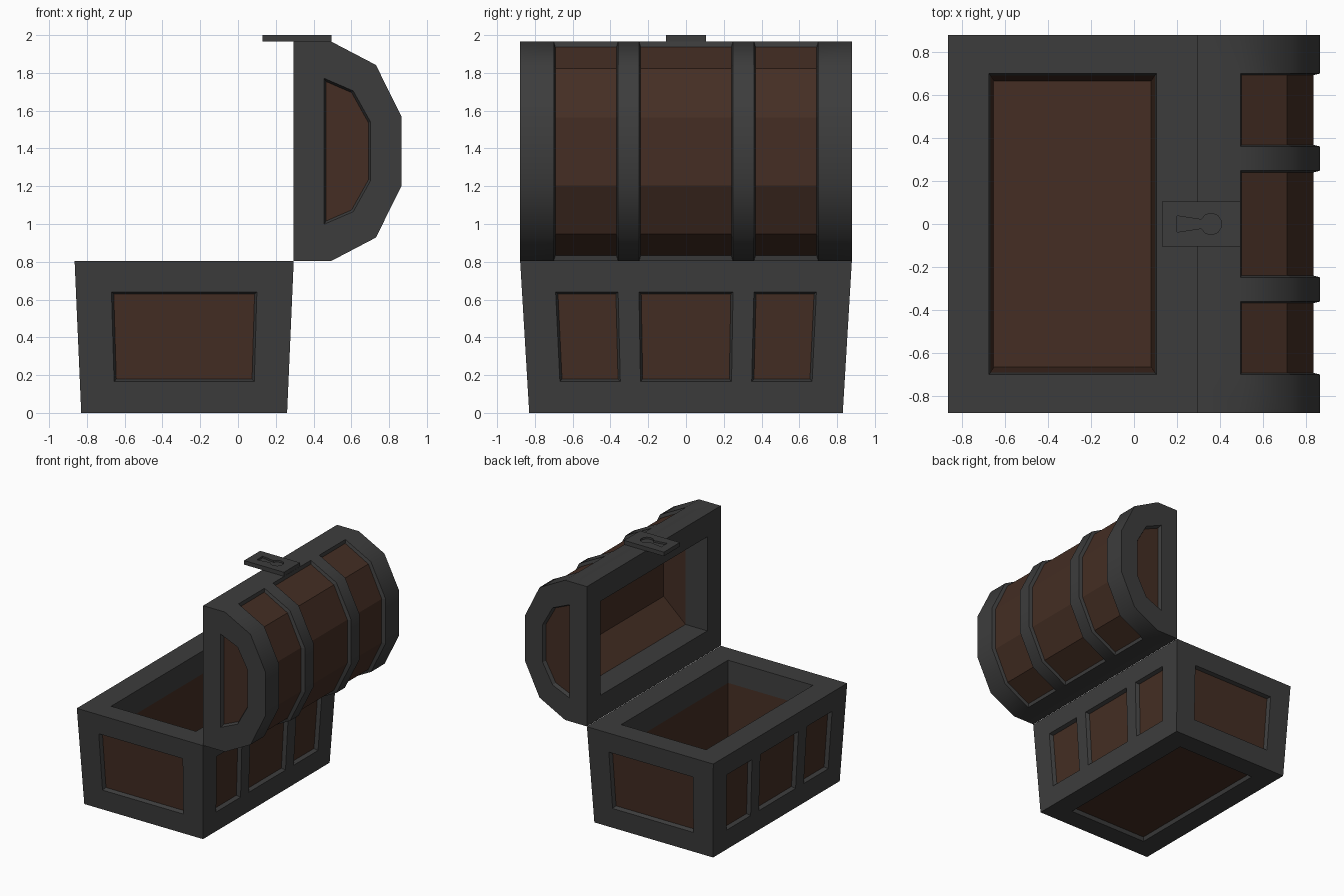
import bpy, bmesh, math
from mathutils import Vector

if "Cube" in bpy.data.objects:
    bpy.data.objects.remove(bpy.data.objects["Cube"])


def material(name, rgb):
    m = bpy.data.materials.new(name)
    m.diffuse_color = (*rgb, 1)
    m.use_nodes = True
    m.node_tree.nodes["Principled BSDF"].inputs["Base Color"].default_value = m.diffuse_color
    return m


IRON = material("dark iron", (0.046, 0.046, 0.046))
WOOD = material("brown wood", (0.058, 0.027, 0.017))


def add(bm, pts, out, mat=0, smooth=False):
    """Add a face whose normal points towards out."""
    f = bm.faces.new([bm.verts.new(p) for p in pts])
    f.normal_update()
    if f.normal.dot(Vector(out)) < 0:
        f.normal_flip()
    f.material_index, f.smooth = mat, smooth
    return f


def recess(bm, f):
    """Sink a wooden panel into an iron face."""
    bmesh.ops.inset_individual(bm, faces=[f], thickness=0.012, depth=-0.03, use_even_offset=True)
    f.material_index = 1


def wall(bm, a, b, c, d, us, vs, out):
    """Quad wall cut into a grid; odd cells become recessed panels."""
    a, b, c, d = map(Vector, (a, b, c, d))

    def at(u, v):
        return a.lerp(b, u).lerp(d.lerp(c, u), v)
    for i in range(len(us) - 1):
        for j in range(len(vs) - 1):
            u0, u1, v0, v1 = us[i], us[i + 1], vs[j], vs[j + 1]
            f = add(bm, [at(u0, v0), at(u1, v0), at(u1, v1), at(u0, v1)], out)
            if i % 2 and j % 2:
                recess(bm, f)


def finish(bm, name):
    bmesh.ops.remove_doubles(bm, verts=bm.verts, dist=0.0005)
    me = bpy.data.meshes.new(name)
    bm.to_mesh(me)
    bm.free()
    me.materials.append(IRON)
    me.materials.append(WOOD)
    ob = bpy.data.objects.new(name, me)
    bpy.context.collection.objects.link(ob)
    return ob


def rect(x0, x1, y, z):
    return [(x0, -y, z), (x1, -y, z), (x1, y, z), (x0, y, z)]


def breaks(*halves):
    """Symmetric 0..1 breaks from half-width fractions."""
    return [0.5 - h / 2 for h in halves] + [0.5 + h / 2 for h in reversed(halves)]


OUT = [(0, -1, 0), (1, 0, 0), (0, 1, 0), (-1, 0, 0)]

# Chest base: tapered box with recessed panels on every side
bm = bmesh.new()
low, top = rect(-0.83, 0.26, 0.83, 0), rect(-0.865, 0.295, 0.878, 0.803)
end_cuts, side_cuts = breaks(1, 0.672), breaks(1, 0.795, 0.414, 0.287)
for i in range(4):
    k = (i + 1) % 4
    wall(bm, low[i], low[k], top[k], top[i], side_cuts if i % 2 else end_cuts,
         [0, 0.206, 0.797, 1], OUT[i])
wall(bm, *low, end_cuts, breaks(1, 0.795), (0, 0, -1))
# Rim, iron inner band, wooden inner walls and floor
rings = [top, rect(-0.675, 0.105, 0.70, 0.803), rect(-0.667, 0.097, 0.69, 0.62),
         rect(-0.65, 0.08, 0.665, 0.165)]
for n in range(3):
    for i in range(4):
        k = (i + 1) % 4
        d = (0, 0, 1) if n == 0 else [-c for c in OUT[i]]
        add(bm, [rings[n][i], rings[n][k], rings[n + 1][k], rings[n + 1][i]], d, int(n == 2))
add(bm, rings[3], (0, 0, 1), 1)
finish(bm, "chest_base")

# Open lid: faceted profile in x and z, mirrored about its mid height
MID = 1.385


def profile(half):
    return [(x, MID - h) for x, h in half] + [(x, MID + h) for x, h in reversed(half)]


def p3(p, y):
    return (p[0], y, p[1])


outer = profile([(0.295, 0.58), (0.495, 0.58), (0.73, 0.457), (0.865, 0.185)])
sunk = profile([(0.5, 0.552), (0.712, 0.437), (0.835, 0.18)])
panel = profile([(0.455, 0.387), (0.61, 0.32), (0.702, 0.155)])
inner = profile([(0.495, 0.39), (0.695, 0.21)])
ys = [-0.878, -0.7, -0.36, -0.248, 0.248, 0.36, 0.7, 0.878]

bm = bmesh.new()
for s in range(7):
    a, b = outer[s], outer[s + 1]
    out = ((a[0] + b[0]) / 2 - 0.4, 0, (a[1] + b[1]) / 2 - MID)
    for c in range(7):
        y0, y1 = ys[c], ys[c + 1]
        if not (c % 2 and 0 < s < 6):
            add(bm, [p3(a, y0), p3(b, y0), p3(b, y1), p3(a, y1)], out, 0, True)
            continue
        # Sunken wooden stave with iron edges
        qa, qb, w0, w1 = sunk[s - 1], sunk[s], y0 + 0.008, y1 - 0.008
        add(bm, [p3(qa, w0), p3(qb, w0), p3(qb, w1), p3(qa, w1)], out, 1)
        add(bm, [p3(a, y0), p3(b, y0), p3(qb, w0), p3(qa, w0)], (0, 1, 0))
        add(bm, [p3(a, y1), p3(b, y1), p3(qb, w1), p3(qa, w1)], (0, -1, 0))
        for end, p, q, d in ((1, a, qa, 1), (5, b, qb, -1)):
            if s == end:
                add(bm, [p3(p, y0), p3(p, y1), p3(q, w1), p3(q, w0)], (1, 0, d * 0.1))

# Lid ends with recessed faceted panels, and the inner end walls
match = [0, 0, 1, 2, 3, 4, 5, 5]
for side in (-1, 1):
    y, out = side * 0.878, (0, side, 0)
    for i in range(8):
        k = (i + 1) % 8
        pts = [outer[i], outer[k], panel[match[k]]]
        if match[i] != match[k]:
            pts.append(panel[match[i]])
        add(bm, [p3(p, y) for p in pts], out)
    recess(bm, add(bm, [p3(p, y) for p in panel], out))
    add(bm, [p3(p, side * 0.7) for p in inner], (0, -side, 0), 1)


# Lid rim, iron inner band and wooden inside
def lid_ring(x, y, h):
    return [(x, -y, MID - h), (x, y, MID - h), (x, y, MID + h), (x, -y, MID + h)]


r0, r1, r2 = lid_ring(0.295, 0.878, 0.58), lid_ring(0.295, 0.7, 0.39), lid_ring(0.495, 0.7, 0.39)
INWARD = [(0, 0, 1), (0, -1, 0), (0, 0, -1), (0, 1, 0)]
for i in range(4):
    k = (i + 1) % 4
    add(bm, [r0[i], r0[k], r1[k], r1[i]], (-1, 0, 0))
    add(bm, [r1[i], r1[k], r2[k], r2[i]], INWARD[i])
for a, b in zip(inner, inner[1:]):
    add(bm, [p3(a, -0.7), p3(b, -0.7), p3(b, 0.7), p3(a, 0.7)], (-1, 0, 0), 1)
finish(bm, "lid")


# Clasp plate with a sunken keyhole
def prism(name, pts, z0, z1):
    bm = bmesh.new()
    add(bm, [(x, y, z0) for x, y in pts], (0, 0, -1))
    add(bm, [(x, y, z1) for x, y in pts], (0, 0, 1))
    cx, cy = (sum(c) / len(pts) for c in zip(*pts))
    for (ax, ay), (bx, by) in zip(pts, pts[1:] + pts[:1]):
        f = add(bm, [(ax, ay, z0), (bx, by, z0), (bx, by, z1), (ax, ay, z1)], (by - ay, ax - bx, 0))
    return finish(bm, name)


clasp = prism("clasp", [(0.13, -0.105), (0.495, -0.105), (0.495, 0.105), (0.13, 0.105)], 1.966, 2.0)
hole = [(0.2, 0.038), (0.2, -0.038)]
for i in range(10):
    t = math.radians(-156 + i * 312 / 9)
    hole.append((0.358 + 0.05 * math.cos(t), 0.05 * math.sin(t)))
cutter = prism("keyhole_cutter", hole, 1.985, 2.05)
mod = clasp.modifiers.new("keyhole", 'BOOLEAN')
mod.object, mod.operation, mod.solver = cutter, 'DIFFERENCE', 'EXACT'
bpy.context.view_layer.objects.active = clasp
clasp.select_set(True)
bpy.ops.object.modifier_apply(modifier=mod.name)
bpy.data.objects.remove(cutter)
